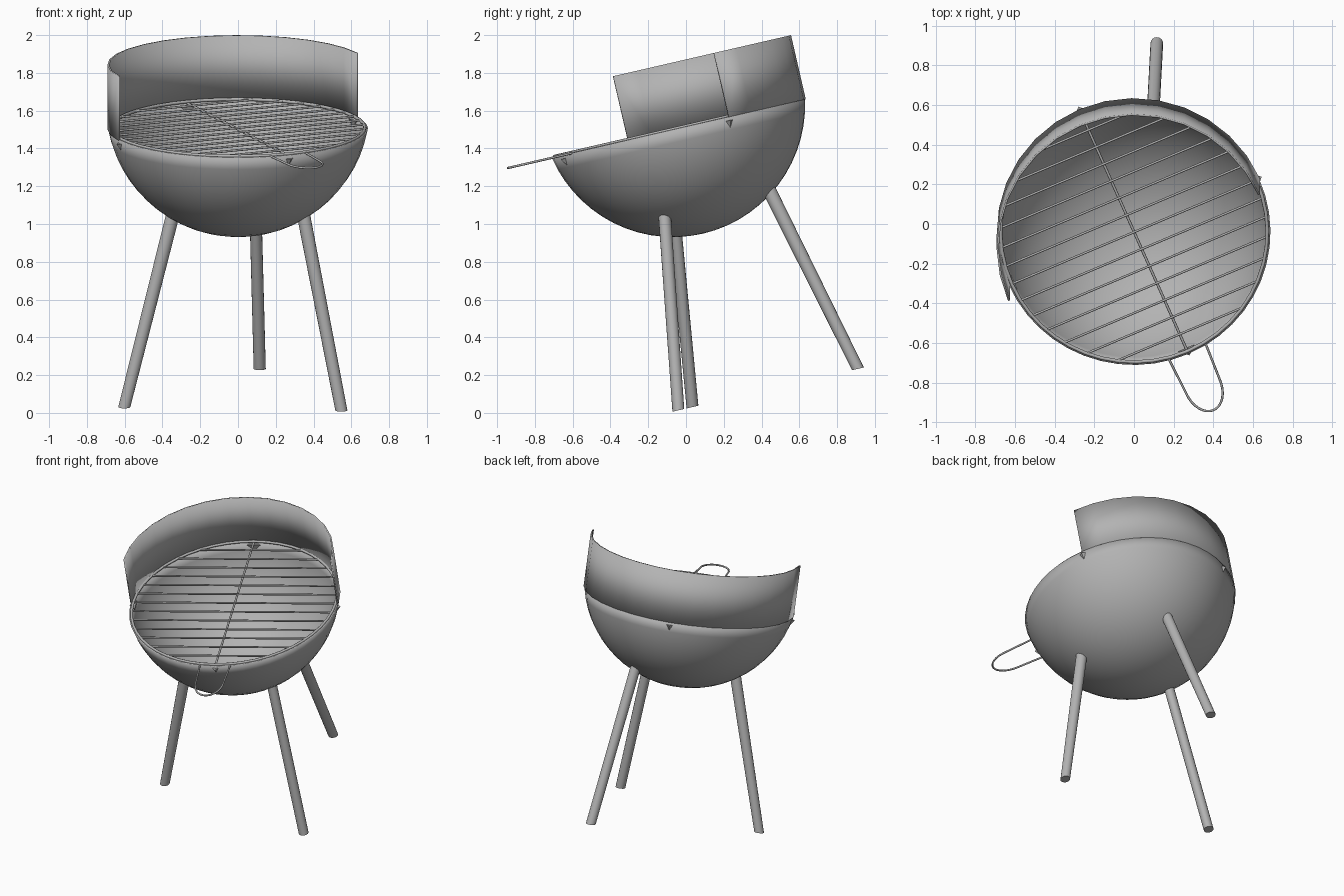
import bpy
import bmesh
from math import radians, sin, cos, pi, sqrt, asin
from mathutils import Matrix, Vector

default = bpy.data.objects.get("Cube")
if default:
    bpy.data.objects.remove(default, do_unlink=True)

TILT = radians(13)
TURN = radians(23.5)
FRAME = Matrix.Translation((0, -0.04, 1.505)) @ Matrix.Rotation(TILT, 4, 'X')
SPUN = FRAME @ Matrix.Rotation(TURN, 4, 'Z')
RIM = 0.688          # radius of the bowl opening
BALL = 0.70          # radius of the sphere the bowl is cut from
RISE = sqrt(BALL ** 2 - RIM ** 2)
SIDES = 32

steel = bpy.data.materials.new("grey steel")
steel.use_nodes = True
GREY = (0.45, 0.45, 0.45, 1)
steel.diffuse_color = GREY
steel.node_tree.nodes["Principled BSDF"].inputs["Base Color"].default_value = GREY


def finish(name, bm, frame=SPUN, thickness=0):
    """Turn a bmesh into a smooth shaded object, optionally a sheet with thickness."""
    bmesh.ops.recalc_face_normals(bm, faces=bm.faces)
    mesh = bpy.data.meshes.new(name)
    bm.to_mesh(mesh)
    bm.free()
    mesh.materials.append(steel)
    obj = bpy.data.objects.new(name, mesh)
    bpy.context.collection.objects.link(obj)
    obj.matrix_world = frame
    if thickness:
        solid = obj.modifiers.new("thickness", 'SOLIDIFY')
        solid.thickness = thickness
        solid.offset = -1
    bpy.ops.object.select_all(action='DESELECT')
    obj.select_set(True)
    bpy.context.view_layer.objects.active = obj
    bpy.ops.object.shade_smooth_by_angle(angle=radians(35))
    return obj


def wire(name, points, radius, closed=False):
    """Round wire along a path."""
    curve = bpy.data.curves.new(name, 'CURVE')
    curve.dimensions = '3D'
    curve.bevel_depth = radius
    curve.bevel_resolution = 2
    curve.use_fill_caps = True
    spline = curve.splines.new('POLY')
    spline.points.add(len(points) - 1)
    for p, co in zip(spline.points, points):
        p.co = (*co, 1)
        p.radius = 1
    spline.use_cyclic_u = closed
    spline.use_smooth = True
    curve.materials.append(steel)
    obj = bpy.data.objects.new(name, curve)
    bpy.context.collection.objects.link(obj)
    obj.matrix_world = SPUN
    return obj


def circle(radius, z, start=0, sweep=2 * pi, steps=SIDES):
    return [Vector((radius * cos(start + sweep * i / steps),
                    radius * sin(start + sweep * i / steps), z)) for i in range(steps)]


# Bowl: a spherical cap spun from its arc
bm = bmesh.new()
reach = asin(RIM / BALL)
arc = [reach * i / 14 for i in range(15)]
verts = [bm.verts.new((BALL * sin(a), 0, RISE - BALL * cos(a))) for a in arc]
edges = [bm.edges.new(pair) for pair in zip(verts, verts[1:])]
bmesh.ops.spin(bm, geom=verts + edges, cent=(0, 0, 0), axis=(0, 0, 1),
               angle=2 * pi, steps=48)
bmesh.ops.remove_doubles(bm, verts=bm.verts, dist=0.0005)
finish("bowl", bm, thickness=0.01)

# Wind shield: half a cylinder standing on the rim
bm = bmesh.new()
low, high = bm.verts.new((RIM + 0.004, 0, 0)), bm.verts.new((RIM + 0.004, 0, 0.348))
edge = bm.edges.new((low, high))
bmesh.ops.spin(bm, geom=[low, high, edge], cent=(0, 0, 0), axis=(0, 0, 1),
               angle=pi, steps=SIDES // 2)
finish("wind_shield", bm, thickness=0.01)

# Grate: ring, parallel bars and one bar across them
GRATE = 0.672
wire("grate_ring", circle(GRATE, 0.004, steps=48), 0.009, closed=True)
BARS = 13
for i in range(BARS):
    y = GRATE * (2 * (i + 1) / (BARS + 1) - 1)
    x = sqrt(GRATE ** 2 - y ** 2)
    wire(f"grate_bar_{i + 1}", [(-x, y, 0.004), (x, y, 0.004)], 0.006)
wire("grate_cross_bar", [(0, -GRATE, -0.004), (0, GRATE, -0.004)], 0.007)

# Handle: a wire loop in the plane of the grate
loop = [(0.092 * cos(a), -0.87 - 0.135 * sin(a), 0) for a in
        [pi * i / 16 for i in range(17)]]
wire("grate_handle", [(0.101, -0.663, 0)] + loop + [(-0.101, -0.663, 0)], 0.006)

# Grate rests: small wedges through the bowl just under the rim
for i in range(4):
    bm = bmesh.new()
    corners = [(RIM - 0.03, -0.045, -0.015), (RIM - 0.03, 0.045, -0.015),
               (RIM + 0.014, 0, -0.02), (RIM - 0.02, 0, -0.065)]
    bmesh.ops.convex_hull(bm, input=[bm.verts.new(c) for c in corners])
    spin = Matrix.Rotation(i * pi / 2, 4, 'Z')
    finish(f"grate_rest_{i + 1}", bm, SPUN @ spin)

# Legs: slanted tubes whose tops follow the bowl and whose feet are level with the rim
FOOT, TUBE = -1.453, 0.032
LEGS = {"left_leg": ((0.35, -0.177), (0.547, -0.336)),
        "right_leg": ((-0.35, -0.128), (-0.602, -0.259)),
        "back_leg": ((0.09, 0.397), (0.115, 0.64))}
for name, (top, foot) in LEGS.items():
    bm = bmesh.new()
    bottom = [bm.verts.new(p + Vector((*foot, 0))) for p in circle(TUBE, FOOT, steps=16)]
    upper = []
    for p in circle(TUBE, 0, steps=16):
        p += Vector((*top, 0))
        p.z = RISE - sqrt(BALL ** 2 - p.x ** 2 - p.y ** 2) + 0.004
        upper.append(bm.verts.new(p))
    for i in range(16):
        j = (i + 1) % 16
        bm.faces.new((bottom[i], bottom[j], upper[j], upper[i]))
    bm.faces.new(bottom)
    bm.faces.new(upper)
    finish(name, bm, FRAME)
